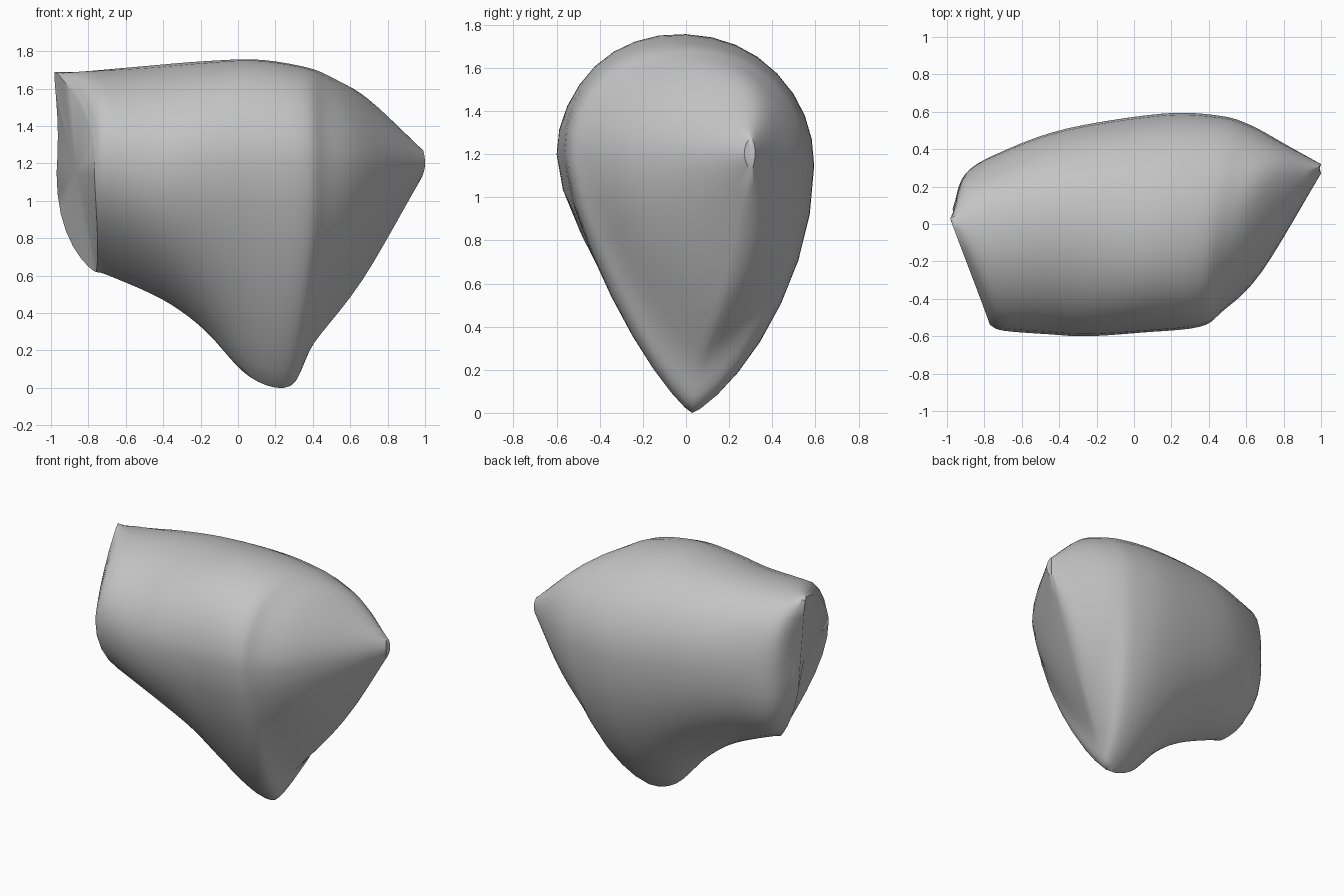
import bpy, bmesh, math
from mathutils import Vector

cube = bpy.data.objects.get("Cube")
if cube:
    bpy.data.objects.remove(cube, do_unlink=True)

# Four guide rails running from the slanted left cap to the right tip
ridge = [(-.98, .02, 1.69), (-.85, 0, 1.69), (-.5, 0, 1.72), (-.2, 0, 1.745), (.1, 0, 1.755),
         (.36, .02, 1.715), (.5, .06, 1.66), (.68, .14, 1.55), (.99, .3, 1.27)]
back = [(-.97, .08, 1.15), (-.9, .27, 1.15), (-.7, .39, 1.2), (-.36, .51, 1.2), (.15, .59, 1.15),
        (.45, .58, 1.15), (.62, .53, 1.15), (.82, .42, 1.18), (1, .32, 1.2)]
keel = [(-.76, 0, .62), (-.69, 0, .6), (-.4, 0, .47), (-.18, .01, .31), (.06, .03, .06),
        (.28, .03, .01), (.4, .06, .23), (.66, .18, .57), (.98, .3, 1.12)]
front = [(-.77, -.54, 1.25), (-.7, -.57, 1.25), (-.45, -.59, 1.2), (-.25, -.6, 1.2), (.05, -.58, 1.2),
         (.35, -.55, 1.2), (.47, -.47, 1.18), (.68, -.26, 1.18), (1, .27, 1.2)]
STEPS, QUARTER = 5, 8


def rail_point(rail, t):
    """Smooth curve through the rail points."""
    pts = [Vector(p) for p in rail]
    i = min(int(t), len(pts) - 2)
    f = t - i
    b, c = pts[i], pts[i + 1]
    a = pts[i - 1] if i else b * 2 - c
    d = pts[i + 2] if i + 2 < len(pts) else c * 2 - b
    return b + ((c - a) * f + (a * 2 - b * 5 + c * 4 - d) * f * f
                + (b * 3 - a - c * 3 + d) * f ** 3) / 2


def dome(angle, power):
    """Height and width of the rounded upper half."""
    return max(math.cos(angle), 0) ** (2 / power), math.sin(angle) ** (2 / power)


def taper(angle, power):
    """Depth and width of the lower half, narrowing to the keel."""
    depth = math.sin(angle)
    return depth, max(1 - depth ** power, 0) ** .8


def place(centre, pole, side, rise, wide):
    """Point between a pole and a side rail, leaving the side vertically."""
    axis = pole - centre
    lean = Vector((axis.x * rise, axis.y * rise, axis.z)) * rise
    return centre + lean + (side - centre) * wide


def section(t):
    """Teardrop ring: round on top, pinched at the left cap."""
    r, b, k, f = (rail_point(rail, t) for rail in (ridge, back, keel, front))
    centre = (b + f) / 2
    top_power = 2.1 - .8 * max(0, 1 - t)
    fuller = max(0, 1 - t / 4)
    quarters = [[], [], [], []]
    for j in range(QUARTER):
        angle = math.pi / 2 * j / QUARTER
        rest = math.pi / 2 - angle
        quarters[0].append(place(centre, r, b, *dome(angle, top_power)))
        quarters[1].append(place(centre, k, b, *taper(angle, 1.9 + .8 * fuller)))
        quarters[2].append(place(centre, k, f, *taper(rest, 1.4 + fuller)))
        quarters[3].append(place(centre, r, f, *dome(rest, top_power)))
    return sum(quarters, [])


# Stone body lofted through the sections, closed at both ends
bm = bmesh.new()
count = (len(ridge) - 1) * STEPS
rings = [[bm.verts.new(p) for p in section(i / STEPS)] for i in range(count + 1)]
for one, two in zip(rings, rings[1:]):
    for j in range(len(one)):
        n = (j + 1) % len(one)
        bm.faces.new((one[j], one[n], two[n], two[j]))
for ring in (rings[0], rings[-1]):
    middle = bm.verts.new(sum((v.co for v in ring), Vector()) / len(ring))
    for j in range(len(ring)):
        bm.faces.new((ring[j], ring[(j + 1) % len(ring)], middle))
bmesh.ops.recalc_face_normals(bm, faces=bm.faces)

mesh = bpy.data.meshes.new("stone_body")
bm.to_mesh(mesh)
bm.free()
stone = bpy.data.objects.new("stone_body", mesh)
bpy.context.collection.objects.link(stone)

# Plain grey stone
grey = bpy.data.materials.new("stone_grey")
grey.use_nodes = True
colour = (.55, .55, .55, 1)
grey.diffuse_color = colour
grey.node_tree.nodes["Principled BSDF"].inputs["Base Color"].default_value = colour
mesh.materials.append(grey)

bpy.ops.object.select_all(action='DESELECT')
stone.select_set(True)
bpy.context.view_layer.objects.active = stone
bpy.ops.object.shade_smooth_by_angle(angle=math.radians(45))
